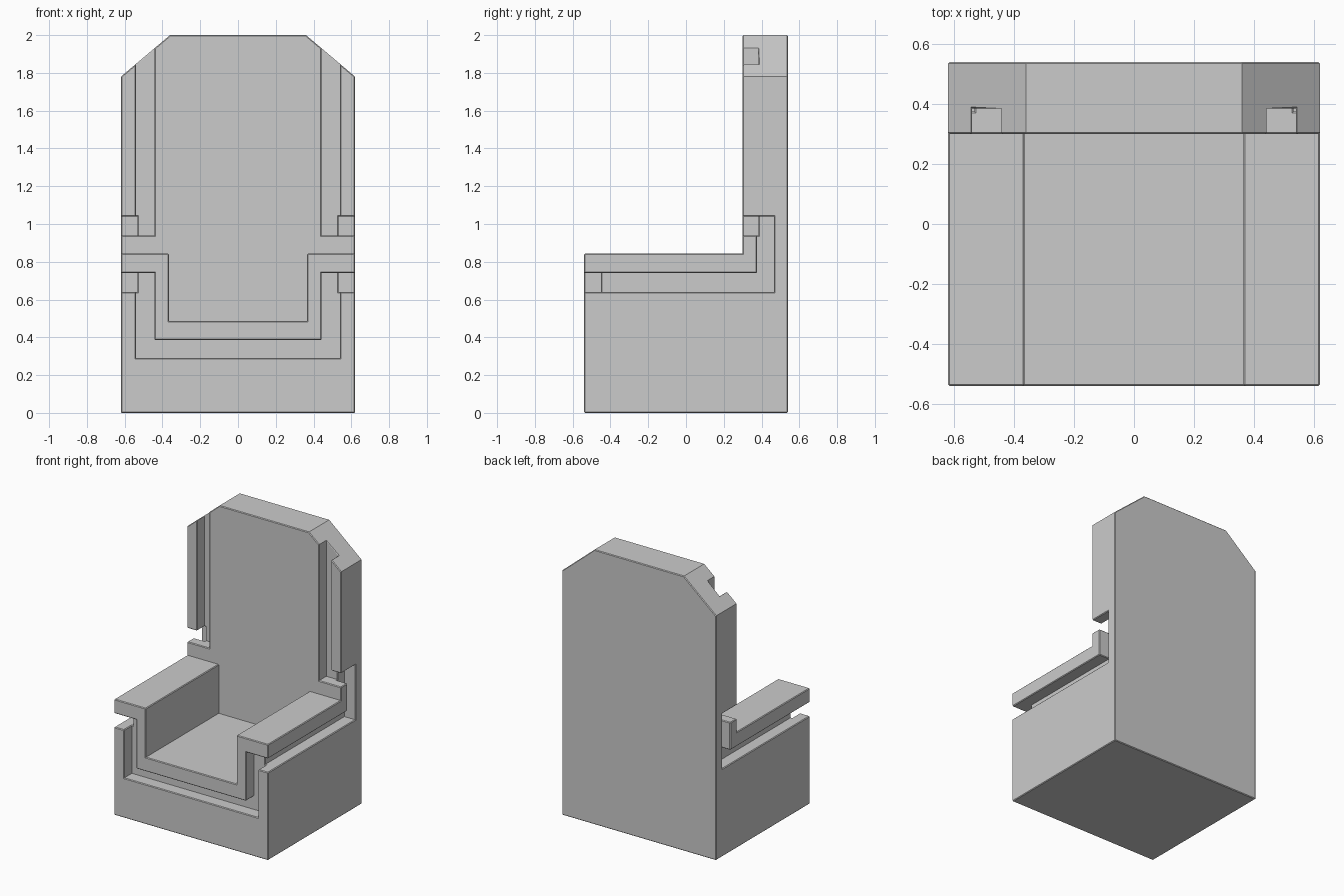
import bpy, bmesh, math
from mathutils import Vector

if "Cube" in bpy.data.objects:
    bpy.data.objects.remove(bpy.data.objects["Cube"])


def prism(name, pts, axis, a, b, hide=False):
    """Extrude a closed profile: axis 'y' uses (x, z) points, axis 'x' uses (y, z)."""
    bm = bmesh.new()
    place = (lambda p, d: (p[0], d, p[1])) if axis == 'y' else (lambda p, d: (d, p[0], p[1]))
    face = bm.faces.new([bm.verts.new(place(p, a)) for p in pts])
    ext = bmesh.ops.extrude_face_region(bm, geom=[face])
    shift = Vector((0, b - a, 0)) if axis == 'y' else Vector((b - a, 0, 0))
    bmesh.ops.translate(bm, verts=[v for v in ext['geom'] if isinstance(v, bmesh.types.BMVert)], vec=shift)
    bmesh.ops.recalc_face_normals(bm, faces=bm.faces)
    me = bpy.data.meshes.new(name)
    bm.to_mesh(me)
    bm.free()
    ob = bpy.data.objects.new(name, me)
    bpy.context.collection.objects.link(ob)
    ob.hide_render = hide
    return ob


def sym(half):
    """Complete a right-hand profile by mirroring it across x = 0."""
    return half + [(-x, z) for x, z in reversed(half)]


# Solid block with clipped top corners
throne = prism("throne", sym([(0.62, 0), (0.62, 1.78), (0.36, 2.0)]), 'y', -0.54, 0.54)

# Seat well and the open space above the arms
cutters = [prism("seat_cutter", sym([(0.365, 0.487), (0.365, 0.843), (1, 0.843), (1, 2.5)]),
                 'y', -1, 0.30, True)]

# U-shaped trim groove across the front
outer = [(0.54, 0.29), (0.54, 0.64), (1, 0.64)]
inner = [(1, 0.74), (0.442, 0.74), (0.442, 0.385)]
cutters.append(prism("front_groove_cutter", sym(outer + inner), 'y', -1, -0.45, True))

# Grooves along each side and up the backrest
side = [(-1, 0.64), (0.465, 0.64), (0.465, 1.04), (0, 1.04),
        (0, 0.94), (0.375, 0.94), (0.375, 0.74), (-1, 0.74)]
back = [(0.442, 0.94), (1, 0.94), (1, 1.04), (0.54, 1.04), (0.54, 2.5), (0.442, 2.5)]
for s in (1, -1):
    cutters.append(prism("side_groove_cutter", side, 'x', s * 0.532, s * 1, True))
    cutters.append(prism("back_groove_cutter", [(s * x, z) for x, z in back], 'y', 0, 0.385, True))

for c in cutters:
    m = throne.modifiers.new(c.name, 'BOOLEAN')
    m.operation, m.solver, m.object = 'DIFFERENCE', 'EXACT', c

# Bake the cuts, then soften the outward edges
dg = bpy.context.evaluated_depsgraph_get()
mesh = bpy.data.meshes.new_from_object(throne.evaluated_get(dg))
throne.modifiers.clear()
throne.data = mesh
for c in cutters:
    bpy.data.objects.remove(c)

bm = bmesh.new()
bm.from_mesh(mesh)
bmesh.ops.remove_doubles(bm, verts=bm.verts, dist=0.0005)
bmesh.ops.dissolve_limit(bm, angle_limit=math.radians(1), verts=bm.verts, edges=bm.edges)
sharp = [e for e in bm.edges if e.is_manifold and e.calc_face_angle_signed() > math.radians(55)]
bmesh.ops.bevel(bm, geom=sharp, offset=0.005, offset_type='OFFSET', segments=1,
                profile=0.5, affect='EDGES', clamp_overlap=True)
bm.to_mesh(mesh)
bm.free()
